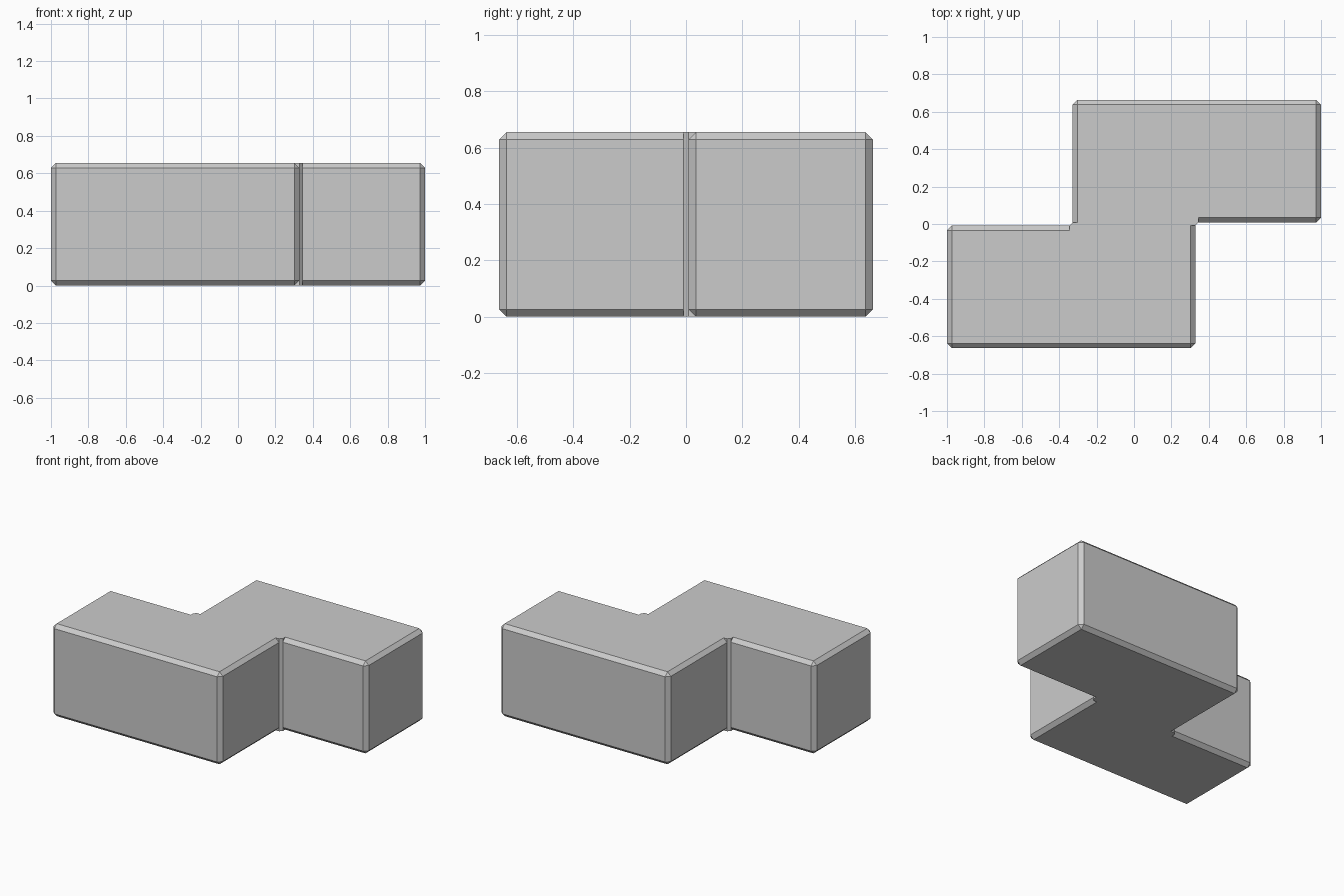
import bpy
import bmesh

# Remove the default cube
cube = bpy.data.objects.get("Cube")
if cube:
    bpy.data.objects.remove(cube, do_unlink=True)

X, Y, H = 1.0, 0.6637, 0.655   # half length, half depth, height
E = 0.3275                     # inner end of each bar
G = 0.00875                    # half gap at the inner corners
B = 0.026                      # chamfer width

# Columns of the front bar: side wall point, then the matching cap point
N = -E - 2 * G
columns = [
    ((N, -G), (N, -G)),
    ((N, -G), (N, -G - B)),
    ((-X + B, -G), (-X + B, -G - B)),
    ((-X, -G - B), (-X + B, -G - B)),
    ((-X, -Y + B), (-X + B, -Y + B)),
    ((-X + B, -Y), (-X + B, -Y + B)),
    ((E - B, -Y), (E - B, -Y + B)),
    ((E, -Y + B), (E - B, -Y + B)),
    ((E, -G), (E - B, -G)),
    ((E, -G), (E, -G)),
]
# The back bar is the front bar turned half round
columns += [tuple((-x, -y) for x, y in col) for col in columns]

# Loft cap, wall, wall, cap
bm = bmesh.new()
levels = [(1, 0), (0, B), (0, H - B), (1, H)]
rings = [[bm.verts.new((*col[k], z)) for col in columns] for k, z in levels]
count = len(columns)
for low, high in zip(rings, rings[1:]):
    for i in range(count):
        j = (i + 1) % count
        bm.faces.new((low[i], low[j], high[j], high[i]))
bm.faces.new(rings[0][::-1])
bm.faces.new(rings[-1])
bmesh.ops.remove_doubles(bm, verts=bm.verts[:], dist=0.0005)
bmesh.ops.recalc_face_normals(bm, faces=bm.faces[:])

mesh = bpy.data.meshes.new("zigzag_block")
bm.to_mesh(mesh)
bm.free()
block = bpy.data.objects.new("zigzag_block", mesh)
bpy.context.collection.objects.link(block)

# Plain grey
grey = bpy.data.materials.new("light_grey")
grey.use_nodes = True
colour = (0.6, 0.6, 0.6, 1)
grey.diffuse_color = colour
grey.node_tree.nodes["Principled BSDF"].inputs["Base Color"].default_value = colour
mesh.materials.append(grey)
